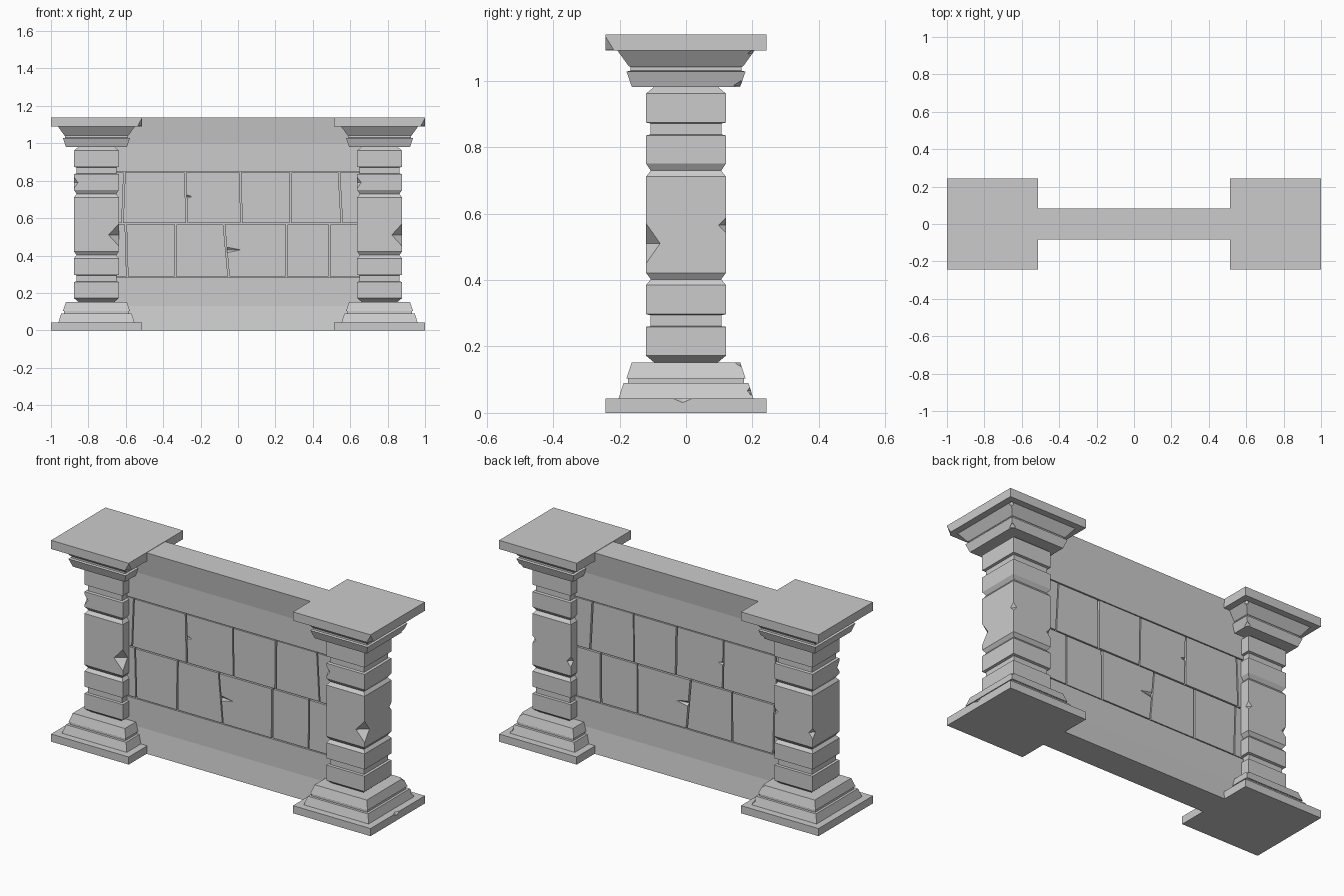
import bpy, bmesh
from mathutils import Vector

if "Cube" in bpy.data.objects:
    bpy.data.objects.remove(bpy.data.objects["Cube"])

PX, BACK = 0.757, 0.083   # pillar centre, wall half depth at its widest


def add_object(name, bm):
    bmesh.ops.recalc_face_normals(bm, faces=bm.faces[:])
    me = bpy.data.meshes.new(name)
    bm.to_mesh(me)
    bm.free()
    ob = bpy.data.objects.new(name, me)
    bpy.context.collection.objects.link(ob)
    return ob


def loft(name, rings):
    """Skin a list of equally long vertex rings and cap both ends."""
    bm = bmesh.new()
    loops = [[bm.verts.new(p) for p in r] for r in rings]
    for a, b in zip(loops, loops[1:]):
        for i in range(len(a)):
            j = (i + 1) % len(a)
            bm.faces.new((a[i], a[j], b[j], b[i]))
    bm.faces.new(loops[0])
    bm.faces.new(loops[-1])
    return add_object(name, bm)


def square_stack(name, cx, profile):
    """Square section with (half width, height) steps."""
    return loft(name, [[(cx + sx * w, sy * w, z) for sx, sy in
                        ((-1, -1), (1, -1), (1, 1), (-1, 1))] for w, z in profile])


def slab(name, profile, x0=-PX, x1=PX):
    """Wall course symmetrical front to back, from (half depth, height)."""
    outline = [(-d, z) for d, z in profile] + [(d, z) for d, z in reversed(profile)]
    return loft(name, [[(x, y, z) for y, z in outline] for x in (x0, x1)])


def chip(ob, spots):
    """Carve octahedral nicks, each given as (centre, radii)."""
    bm = bmesh.new()
    for c, r in spots:
        c = Vector(c)
        ax = [Vector((r[0], 0, 0)), Vector((0, r[1], 0)), Vector((0, 0, r[2]))]
        p = [[bm.verts.new(c + a), bm.verts.new(c - a)] for a in ax]
        for i in (0, 1):
            for j in (0, 1):
                for k in (0, 1):
                    tri = (p[0][i], p[1][j], p[2][k])
                    bm.faces.new(tri if (i + j + k) % 2 == 0 else tri[::-1])
    cutter = add_object("chip_cutter", bm)
    cutter.hide_render = True
    mod = ob.modifiers.new("chips", 'BOOLEAN')
    mod.operation, mod.solver, mod.object = 'DIFFERENCE', 'EXACT', cutter
    bpy.context.view_layer.objects.active = ob
    bpy.ops.object.modifier_apply(modifier=mod.name)
    bpy.data.objects.remove(cutter)


base = [(0.243, 0), (0.243, 0.043), (0.203, 0.043), (0.188, 0.09), (0.174, 0.09),
        (0.174, 0.104), (0.179, 0.104), (0.163, 0.152)]
shaft = [(0.096, 0.145), (0.096, 0.152), (0.12, 0.172), (0.12, 0.259), (0.107, 0.261),
         (0.107, 0.294), (0.12, 0.297), (0.12, 0.385), (0.106, 0.402), (0.12, 0.421),
         (0.12, 0.711), (0.106, 0.729), (0.12, 0.75), (0.12, 0.835), (0.107, 0.838),
         (0.107, 0.871), (0.12, 0.874), (0.12, 0.961), (0.096, 0.981), (0.096, 0.99)]
capital = [(0.163, 0.981), (0.179, 1.027), (0.167, 1.03), (0.167, 1.041),
           (0.172, 1.043), (0.206, 1.09), (0.243, 1.09), (0.243, 1.139)]

# Pillars: identical left and right, worn at the edges
for side, cx in (("left", -PX), ("right", PX)):
    ob = square_stack(side + "_pillar_base", cx, base)
    chip(ob, [((cx + 0.243, -0.01, 0.043), (0.012, 0.028, 0.012)),
              ((cx + 0.165, 0.165, 0.152), (0.02, 0.02, 0.014)),
              ((cx + 0.196, 0.196, 0.068), (0.012, 0.012, 0.022))])
    ob = square_stack(side + "_pillar_shaft", cx, shaft)
    chip(ob, [((cx + 0.12, -0.12, 0.51), (0.055, 0.042, 0.06)),
              ((cx + 0.12, 0.12, 0.565), (0.022, 0.022, 0.022)),
              ((cx - 0.12, -0.12, 0.79), (0.022, 0.022, 0.03)),
              ((cx - 0.12, 0.12, 0.50), (0.025, 0.025, 0.03))])
    ob = square_stack(side + "_pillar_capital", cx, capital)
    chip(ob, [((cx + 0.243, -0.243, 1.094), (0.022, 0.025, 0.04)),
              ((cx + 0.165, 0.165, 0.985), (0.022, 0.022, 0.018)),
              ((cx + 0.2, 0.2, 1.082), (0.014, 0.014, 0.03))])

# Wall: flared bottom and top courses with a recessed core behind the joints
slab("wall_bottom_course", [(BACK, 0), (0.065, 0.13), (0.065, 0.284)])
slab("wall_top_course", [(0.065, 0.85), (0.065, 1.0), (BACK, 1.137)])
slab("wall_core", [(0.05, 0.28), (0.05, 0.855)])

# Bricks: joints as (x at bottom, x at top), running right through the wall
GAP = 0.004
rows = {
    "lower": (0.289, 0.566, [(-0.592, -0.6), (-0.335, -0.333), (-0.05, -0.075),
                             (0.258, 0.26), (0.487, 0.49)]),
    "upper": (0.573, 0.845, [(-0.618, -0.607), (-0.275, -0.281), (0.018, 0.013),
                             (0.28, 0.283), (0.555, 0.54)]),
}
depths = [0.063, 0.065, 0.064, 0.066, 0.063, 0.065]
for row, (z0, z1, joints) in rows.items():
    joints = [(-PX, -PX)] + joints + [(PX, PX)]
    for i, (a, b) in enumerate(zip(joints, joints[1:])):
        outline = [(a[0] + GAP, z0), (b[0] - GAP, z0), (b[1] - GAP, z1), (a[1] + GAP, z1)]
        d = depths[i]
        brick = loft(f"{row}_brick_{i + 1}",
                     [[(x, y, z) for x, z in outline] for y in (-d, d)])
        # Wedge crack in two of the bricks, on both faces
        if (row, i) == ("lower", 3):
            chip(brick, [((-0.055, s * d, 0.43), (0.07, 0.012, 0.014)) for s in (-1, 1)])
        if (row, i) == ("upper", 2):
            chip(brick, [((-0.275, s * d, 0.715), (0.03, 0.012, 0.01)) for s in (-1, 1)])
